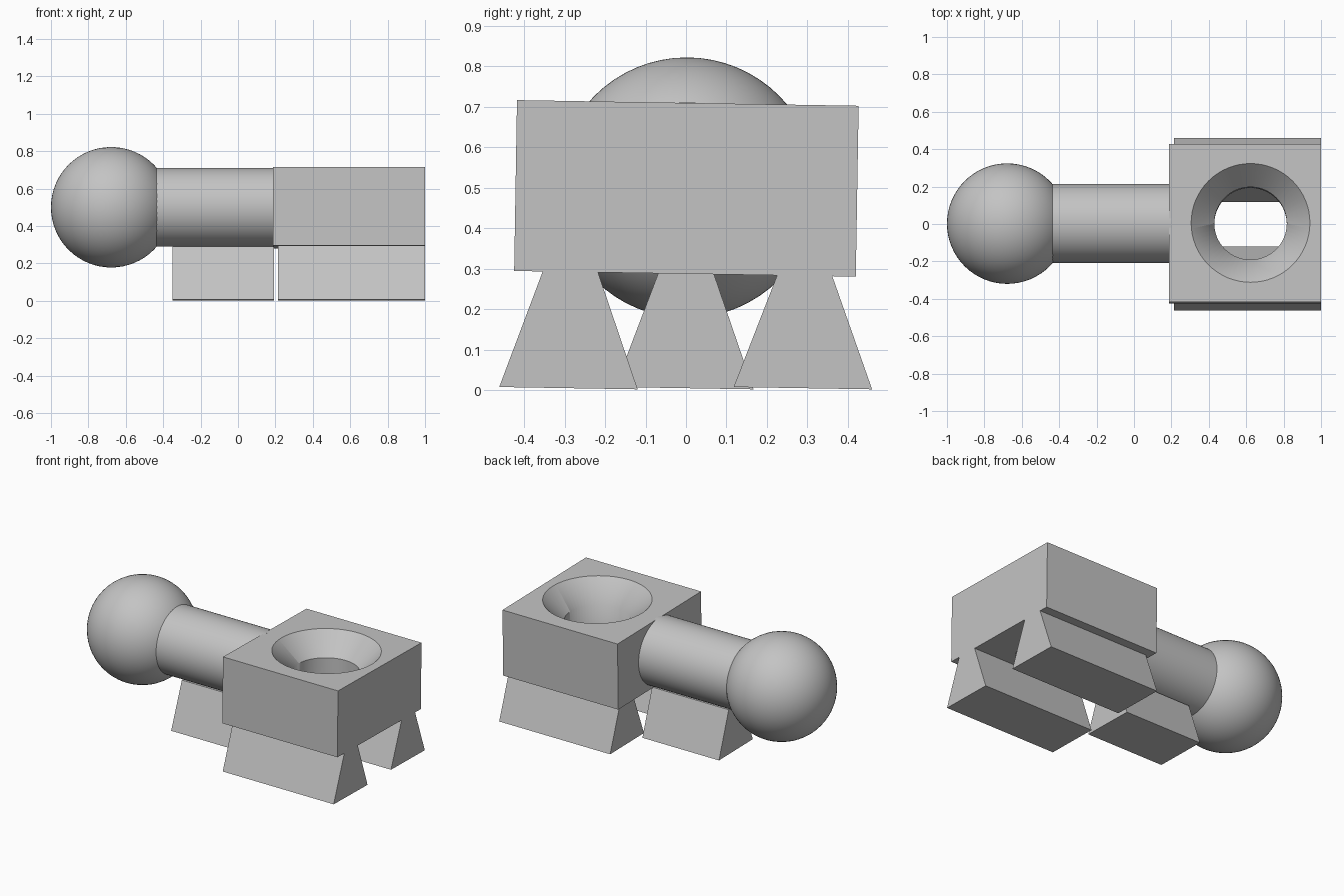
import bpy
import bmesh
import math
from mathutils import Vector

old = bpy.data.objects.get("Cube")
if old:
    bpy.data.objects.remove(old, do_unlink=True)

TILT = math.radians(-0.95)

grey = bpy.data.materials.new("plain grey")
grey.use_nodes = True
grey.diffuse_color = (0.55, 0.55, 0.55, 1)
grey.node_tree.nodes["Principled BSDF"].inputs["Base Color"].default_value = grey.diffuse_color


def finish(name, smooth=False):
    """Name and colour the active object."""
    ob = bpy.context.object
    ob.name = name
    ob.data.materials.append(grey)
    if smooth:
        bpy.ops.object.shade_smooth_by_angle(angle=math.radians(30))
    return ob


def foot(name, x0, x1, y, top):
    """Trapezoid bar running along x, slightly tilted about its own centre."""
    bottom, wide, narrow = 0.005, 0.171, 0.068
    h = (top - bottom) / 2
    bm = bmesh.new()
    profile = [(-wide, -h), (wide, -h), (narrow, h), (-narrow, h)]
    face = bm.faces.new([bm.verts.new((x0, py, pz)) for py, pz in profile])
    end = bmesh.ops.extrude_face_region(bm, geom=[face])["geom"]
    bmesh.ops.translate(bm, vec=Vector((x1 - x0, 0, 0)),
                        verts=[v for v in end if isinstance(v, bmesh.types.BMVert)])
    bmesh.ops.recalc_face_normals(bm, faces=bm.faces)
    mesh = bpy.data.meshes.new(name)
    bm.to_mesh(mesh)
    bm.free()
    ob = bpy.data.objects.new(name, mesh)
    bpy.context.collection.objects.link(ob)
    ob.location = (0, y, bottom + h)
    ob.rotation_euler.x = TILT
    mesh.materials.append(grey)


def cut(target, cutter):
    """Subtract the cutter from the target and discard it."""
    mod = target.modifiers.new("hole", 'BOOLEAN')
    mod.operation = 'DIFFERENCE'
    mod.solver = 'EXACT'
    mod.object = cutter
    bpy.ops.object.select_all(action='DESELECT')
    bpy.context.view_layer.objects.active = target
    target.select_set(True)
    bpy.ops.object.modifier_apply(modifier=mod.name)
    bpy.data.objects.remove(cutter, do_unlink=True)


# Ball and the arm that joins it to the block
bpy.ops.mesh.primitive_uv_sphere_add(segments=64, ring_count=32, radius=0.322,
                                     location=(-0.678, 0.002, 0.5))
finish("ball", True)
bpy.ops.mesh.primitive_cylinder_add(vertices=64, radius=0.211, depth=0.68,
                                    location=(-0.14, 0.003, 0.5),
                                    rotation=(0, math.pi / 2, 0))
finish("arm", True)

# Block with a countersunk through hole
bpy.ops.mesh.primitive_cube_add(size=1, location=(0.593, 0.001, 0.4985),
                                rotation=(TILT, 0, 0))
block = bpy.context.object
block.scale = (0.814, 0.844, 0.422)

bpy.ops.mesh.primitive_cylinder_add(vertices=64, radius=0.194, depth=1,
                                    location=(0.623, 0.002, 0.4985),
                                    rotation=(TILT, 0, 0))
bore = bpy.context.object
bore.hide_render = True
cut(block, bore)

# Countersink reaches a little above the top face at the same slope
bpy.ops.mesh.primitive_cone_add(vertices=64, radius1=0.194, radius2=0.355,
                                depth=0.17, location=(0.623, 0.005, 0.664),
                                rotation=(TILT, 0, 0))
sink = bpy.context.object
sink.hide_render = True
cut(block, sink)
finish("block", True)

# Feet
foot("right_foot", 0.215, 1.0, -0.288, 0.293)
foot("left_foot", 0.215, 1.0, 0.291, 0.283)
foot("middle_foot", -0.35, 0.192, -0.002, 0.29)
